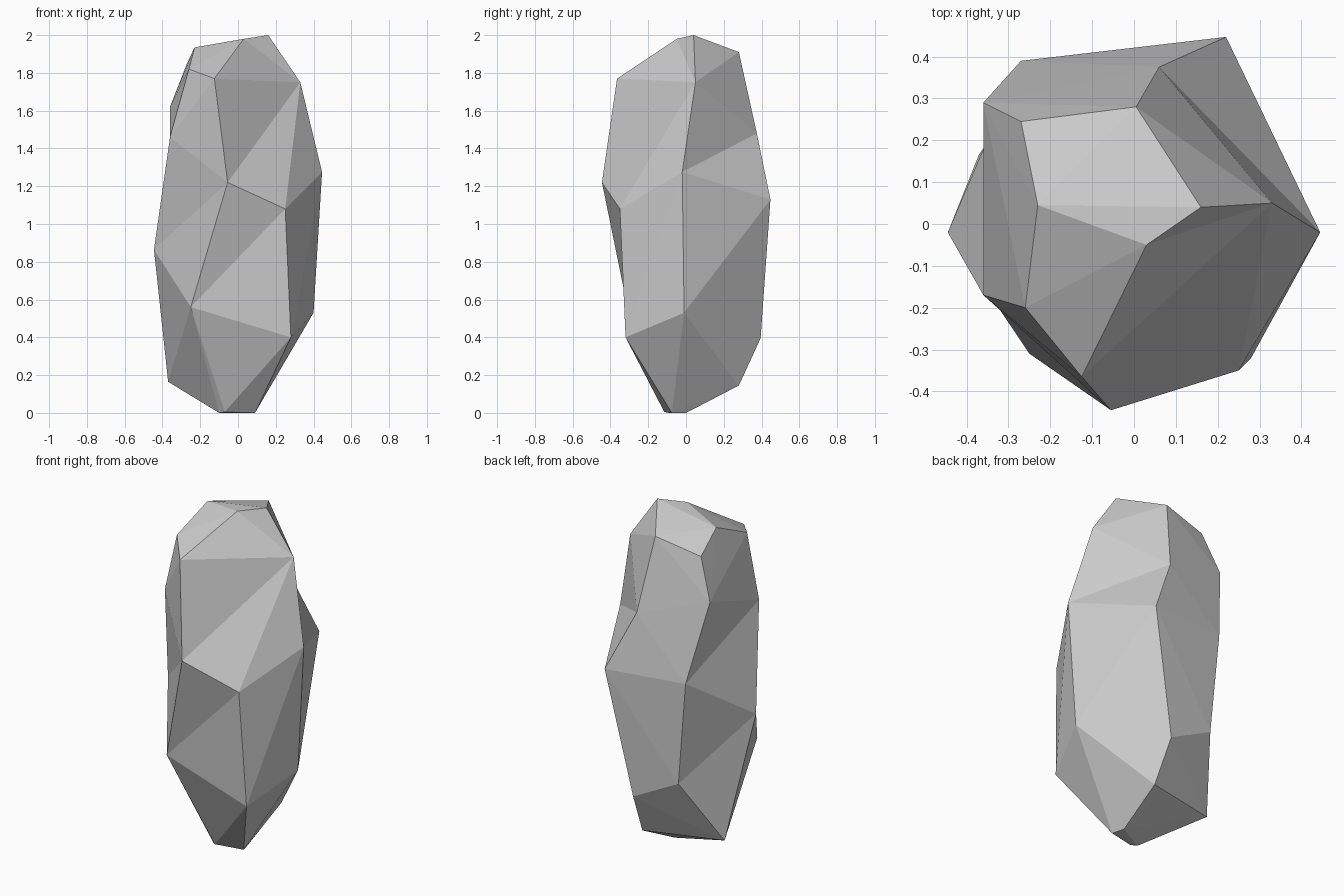
import bpy, bmesh

if "Cube" in bpy.data.objects:
    bpy.data.objects.remove(bpy.data.objects["Cube"])

# Corner points of the tall faceted stone, grouped from base to crown
base = dict(a=(.09, -.075, 0), b=(.07, 0, 0), c=(-.07, -.115, .005), d=(-.10, -.09, 0))
low = dict(J=(-.37, .167, .165), Z=(.09, .28, .145), G=(.28, -.32, .40),
           F=(.40, -.01, .53), X=(.07, .395, .395), Y=(-.216, .38, .54), K=(-.25, -.31, .56))
middle = dict(L=(-.445, -.02, .865), R=(.25, -.35, 1.08), T=(.22, .447, 1.13),
              S=(-.27, .39, 1.15), Q=(-.055, -.445, 1.22), E=(.445, -.02, 1.275))
high = dict(M=(-.36, -.17, 1.46), U=(.06, .375, 1.48), N=(-.36, .29, 1.62),
            D=(.33, .05, 1.75), P=(-.125, -.365, 1.77), O=(-.26, -.20, 1.82))
crown = dict(V=(-.27, .245, 1.85), W=(.005, .28, 1.91), A=(-.23, .045, 1.935),
             B=(.03, -.05, 1.98), C=(.16, .04, 2.0))

bm = bmesh.new()
pts = {}
for ring in (base, low, middle, high, crown):
    for name, co in ring.items():
        pts[name] = bm.verts.new(co)

# Chiselled convex body
bmesh.ops.convex_hull(bm, input=bm.verts[:])


def crease(a, b):
    """Swap the ridge shared by two facets for one running a-b."""
    va, vb = pts[a], pts[b]
    for e in bm.edges:
        if len(e.link_faces) != 2:
            continue
        tips = [v for f in e.link_faces for v in f.verts if v not in e.verts]
        if set(tips) == {va, vb}:
            p, q = e.verts
            bmesh.ops.delete(bm, geom=[e], context='EDGES')
            bm.faces.new((va, vb, p))
            bm.faces.new((vb, va, q))
            return
    print("no ridge facing", a, b)


# Hollows on the front, crown, right back and left sides
for pair in ("QD", "QM", "QL", "KR", "BD", "UD", "UE", "SL", "SM", "LY"):
    crease(*pair)

bmesh.ops.delete(bm, geom=[v for v in bm.verts if not v.link_faces], context='VERTS')
bmesh.ops.recalc_face_normals(bm, faces=bm.faces[:])

mesh = bpy.data.meshes.new("rock")
bm.to_mesh(mesh)
bm.free()
rock = bpy.data.objects.new("rock", mesh)
bpy.context.collection.objects.link(rock)
